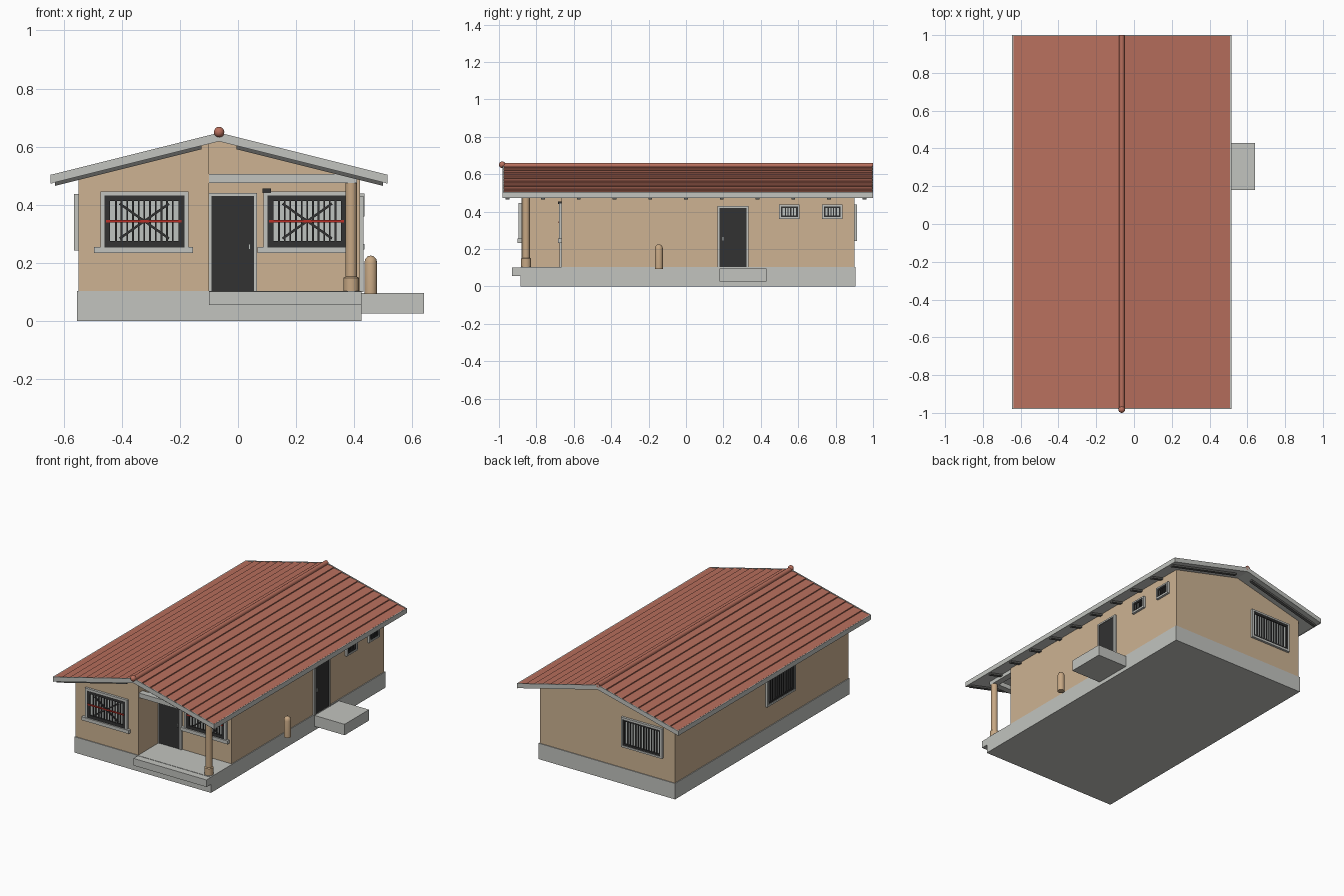
import bpy, bmesh, math
from mathutils import Matrix, Vector

if "Cube" in bpy.data.objects:
    bpy.data.objects.remove(bpy.data.objects["Cube"])


def material(name, rgb):
    m = bpy.data.materials.new(name)
    m.use_nodes = True
    m.diffuse_color = (*rgb, 1)
    m.node_tree.nodes["Principled BSDF"].inputs["Base Color"].default_value = (*rgb, 1)
    return m


CONCRETE = material("concrete grey", (0.54, 0.55, 0.52))
WALL = material("wall tan", (0.61, 0.45, 0.29))
POST = material("post tan", (0.57, 0.39, 0.23))
TILE = material("roof red", (0.48, 0.16, 0.11))
IRON = material("iron black", (0.032, 0.032, 0.032))
RAFTER = material("rafter grey", (0.11, 0.11, 0.105))
GLASS = material("pale glass", (0.52, 0.55, 0.53))
RED = material("bar red", (0.5, 0.03, 0.02))


# Each wall maps (along, height, outward) to world space
def front(y):
    return lambda u, z, d: (u, y - d, z)


def back(y):
    return lambda u, z, d: (u, y + d, z)


def right_side(x):
    return lambda u, z, d: (x + d, u, z)


def left_side(x):
    return lambda u, z, d: (x - d, u, z)


WORLD = back(0)


def prism(bm, pts, d0, d1, place=WORLD):
    a = [bm.verts.new(place(u, z, d0)) for u, z in pts]
    b = [bm.verts.new(place(u, z, d1)) for u, z in pts]
    bm.faces.new(a)
    bm.faces.new(b[::-1])
    n = len(pts)
    for i in range(n):
        j = (i + 1) % n
        bm.faces.new((a[i], b[i], b[j], a[j]))


def rect(u0, u1, z0, z1):
    return [(u0, z0), (u1, z0), (u1, z1), (u0, z1)]


def finish(name, bm, mat, smooth=False):
    bmesh.ops.recalc_face_normals(bm, faces=bm.faces)
    me = bpy.data.meshes.new(name)
    bm.to_mesh(me)
    bm.free()
    me.materials.append(mat)
    ob = bpy.data.objects.new(name, me)
    bpy.context.collection.objects.link(ob)
    if smooth:
        bpy.ops.object.select_all(action='DESELECT')
        ob.select_set(True)
        bpy.context.view_layer.objects.active = ob
        bpy.ops.object.shade_smooth_by_angle(angle=math.radians(40))
    return ob


def part(name, mat, *prisms):
    bm = bmesh.new()
    for p in prisms:
        prism(bm, *p)
    return finish(name, bm, mat)


def frame_pieces(u0, u1, z0, z1, w, d, place):
    return [(rect(*r), 0, d, place) for r in (
        (u0, u0 + w, z0, z1), (u1 - w, u1, z0, z1),
        (u0 + w, u1 - w, z0, z0 + w), (u0 + w, u1 - w, z1 - w, z1))]


def window(name, place, u0, u1, z0, z1, bars, rim, border, fancy=False):
    part(name + "_surround", CONCRETE,
         *frame_pieces(u0 - rim, u1 + rim, z0 - rim, z1 + rim, rim, 0.015, place))
    part(name + "_glass", GLASS, (rect(u0, u1, z0, z1), 0, 0.003, place))
    grille = frame_pieces(u0, u1, z0, z1, border, 0.011, place)
    a, b = u0 + border, u1 - border
    for i in range(bars):
        c = a + (b - a) * (i + 1) / (bars + 1)
        grille.append((rect(c - 0.003, c + 0.003, z0 + border, z1 - border), 0.003, 0.009, place))
    if fancy:
        um, zm = (u0 + u1) / 2, (z0 + z1) / 2
        for s in (-1, 1):
            p, n = Vector((0.085, 0.06 * s)), Vector((-0.06 * s, 0.085)).normalized() * 0.004
            c = Vector((um, zm))
            grille.append(([tuple(q) for q in (c - p - n, c + p - n, c + p + n, c - p + n)],
                           0.006, 0.013, place))
        part(name + "_red_bar", RED, (rect(u0 + 0.005, u1 - 0.01, zm - 0.004, zm + 0.004), 0.01, 0.016, place))
        part(name + "_sill", CONCRETE, (rect(u0 - 0.035, u1 + 0.03, z0 - 0.022, z0), 0, 0.02, place))
    part(name + "_grille", IRON, *grille)


def door(name, place, u0, u1, z1, handle):
    part(name + "_frame", CONCRETE, (rect(u0 - 0.01, u0, 0.1, z1 + 0.01), 0, 0.012, place),
         (rect(u1, u1 + 0.01, 0.1, z1 + 0.01), 0, 0.012, place),
         (rect(u0, u1, z1, z1 + 0.01), 0, 0.012, place))
    part(name + "_panel", IRON, (rect(u0, u1, 0.103, z1), 0, 0.008, place))
    part(name + "_handle", GLASS, (rect(handle - 0.003, handle + 0.003, 0.245, 0.265), 0.008, 0.015, place))


def lathe(name, mat, profile, at, sides=16):
    bm = bmesh.new()
    vs = [bm.verts.new((at[0] + r, at[1], z)) for r, z in profile]
    es = [bm.edges.new(e) for e in zip(vs, vs[1:])]
    bmesh.ops.spin(bm, geom=vs + es, cent=(*at, 0), axis=(0, 0, 1), angle=math.tau, steps=sides)
    bmesh.ops.remove_doubles(bm, verts=bm.verts, dist=0.0001)
    return finish(name, bm, mat, True)


RIDGE, SLOPE, HALF = -0.065, 0.25, 0.58
Y0, Y1 = -0.98, 1.0


def under(x):
    return 0.618 - SLOPE * abs(x - RIDGE)


# Foundation, steps
part("foundation", CONCRETE, (rect(-0.555, 0.425, 0, 0.103), -0.885, 0.905))
part("porch_step", CONCRETE, (rect(-0.1, 0.425, 0.055, 0.101), -0.93, -0.885))
part("side_step", CONCRETE, (rect(0.42, 0.64, 0.025, 0.096), 0.18, 0.43))

# Walls
L, R, P = -0.55, 0.42, -0.1
part("main_walls", WALL, ([(L, 0.1), (R, 0.1), (R, under(R)), (RIDGE, under(RIDGE)), (L, under(L))], -0.665, 0.9))
part("front_room_walls", WALL,
     ([(L, 0.1), (P, 0.1), (P, under(P)), (L, under(L))], -0.88, -0.665))

# Porch beam and column
part("porch_beam", CONCRETE, (rect(P, 0.41, 0.475, 0.505), -0.875, -0.835),
     (rect(0.37, 0.41, 0.475, 0.505), -0.835, -0.665))
lathe("porch_column", POST, [(0, 0.1), (0.027, 0.1), (0.027, 0.148), (0.02, 0.152),
                             (0.02, 0.5), (0, 0.5)], (0.39, -0.855))
lathe("side_bollard", POST, [(0, 0.093), (0.022, 0.093), (0.022, 0.2), (0.019, 0.213),
                             (0.011, 0.222), (0, 0.225)], (0.457, -0.145))

# Doors and windows
porch, side = front(-0.665), right_side(R)
door("front_door", porch, -0.092, 0.055, 0.43, 0.04)
door("side_door", side, 0.178, 0.323, 0.42, 0.197)
window("front_window", front(-0.88), -0.46, -0.185, 0.255, 0.432, 11, 0.014, 0.02, True)
window("porch_window", porch, 0.102, 0.375, 0.255, 0.432, 11, 0.014, 0.02, True)
window("back_window", back(0.9), -0.455, -0.185, 0.255, 0.425, 12, 0.012, 0.012)
window("left_window", left_side(L), -0.31, -0.04, 0.255, 0.425, 12, 0.012, 0.012)
for i, c in enumerate((0.553, 0.782)):
    window("small_window_%d" % (i + 1), side, c - 0.045, c + 0.045, 0.37, 0.428, 4, 0.01, 0.009)
part("porch_lamp", IRON, (rect(0.085, 0.113, 0.44, 0.455), 0, 0.02, porch))

# Roof deck, gable boards and eave boards
def chevron(low, high, half=HALF):
    pts = [(RIDGE + s * half, low - SLOPE * half) for s in (-1, 1)]
    tops = [(RIDGE + s * half, high - SLOPE * half) for s in (1, -1)]
    return [pts[0], (RIDGE, low), pts[1], tops[0], (RIDGE, high), tops[1]]


part("roof_deck", CONCRETE, (chevron(0.618, 0.636), Y0 + 0.005, Y1 - 0.005))
part("gable_boards", CONCRETE, (chevron(0.618, 0.648), Y0, Y0 + 0.006),
     (chevron(0.618, 0.648), Y1 - 0.006, Y1))
part("eave_boards", CONCRETE, *[(rect(*sorted((RIDGE + s * HALF, RIDGE + s * (HALF - 0.006))), 0.473, 0.504),
                                 Y0, Y1) for s in (-1, 1)])

# Stepped tile courses on each slope
COURSES, REACH = 10, HALF - 0.006
for side_name, s in (("left", 1), ("right", -1)):
    step = REACH / COURSES
    pts = [(RIDGE, 0.63), (RIDGE, 0.641)]
    for i in range(COURSES):
        d = step * (i + 1)
        z = 0.641 - SLOPE * d
        pts += [(RIDGE + s * d, z + 0.007), (RIDGE + s * d, z)]
    pts.append((RIDGE + s * REACH, 0.63 - SLOPE * REACH))
    part("roof_tiles_" + side_name, TILE, (pts, Y0 + 0.006, Y1 - 0.006))

# Rafters under the overhangs
rafters = []
for i in range(11):
    y = -0.955 + i * 0.191
    for s in (-1, 1):
        a, b = RIDGE + s * 0.06, RIDGE + s * 0.565
        rafters.append(([(a, under(a)), (b, under(b)), (b, under(b) - 0.012), (a, under(a) - 0.012)],
                        y - 0.01, y + 0.01))
part("rafters", RAFTER, *rafters)

# Ridge roll and end ball
bm = bmesh.new()
bmesh.ops.create_cone(bm, cap_ends=True, segments=16, radius1=0.015, radius2=0.015, depth=Y1 - Y0,
                      matrix=Matrix.Translation((RIDGE, 0.01, 0.645)) @ Matrix.Rotation(math.pi / 2, 4, 'X'))
finish("ridge_roll", bm, TILE, True)
bm = bmesh.new()
bmesh.ops.create_uvsphere(bm, u_segments=16, v_segments=10, radius=0.018,
                          matrix=Matrix.Translation((RIDGE, -0.982, 0.65)))
finish("ridge_ball", bm, TILE, True)
